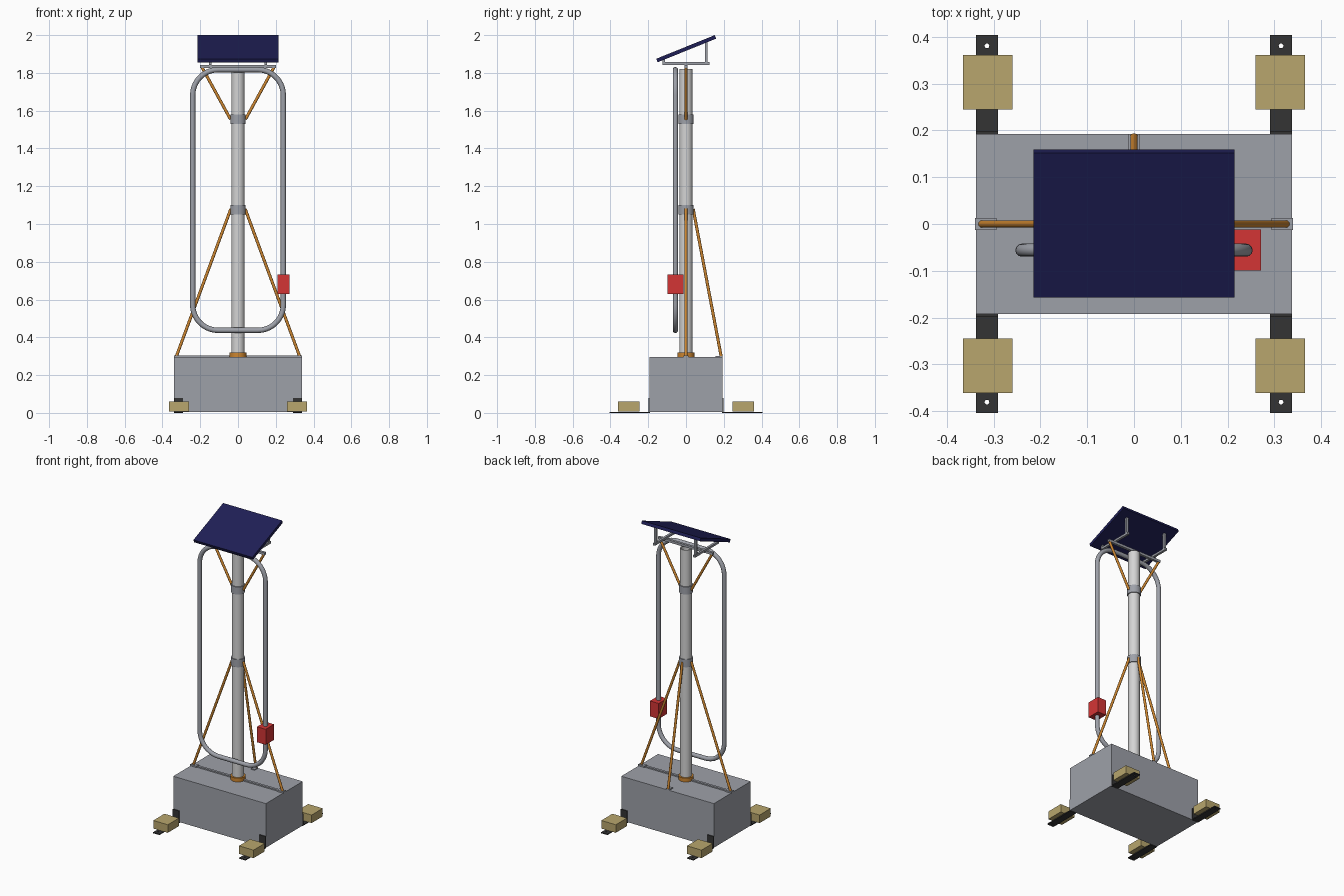
import bpy
import math
from mathutils import Vector

cube = bpy.data.objects.get("Cube")
if cube:
    bpy.data.objects.remove(cube, do_unlink=True)


def material(name, *srgb):
    """One flat colour, given as 0-255 display values."""
    rgb = [((c / 255 + 0.055) / 1.055) ** 2.4 for c in srgb]
    mat = bpy.data.materials.new(name)
    mat.use_nodes = True
    mat.diffuse_color = (*rgb, 1)
    mat.node_tree.nodes["Principled BSDF"].inputs["Base Color"].default_value = (*rgb, 1)
    return mat


GREY = material("galvanised grey", 158, 161, 169)
POLE = material("pale pole grey", 212, 212, 212)
ORANGE = material("brace orange", 205, 134, 48)
NAVY = material("panel navy", 31, 31, 86)
RED = material("box red", 212, 53, 53)
TAN = material("sandbag tan", 184, 166, 109)
BLACK = material("strap black", 52, 52, 52)


def finish(obj, name, mat, smooth=False):
    obj.name = name
    obj.data.materials.clear()
    obj.data.materials.append(mat)
    if smooth:
        bpy.ops.object.select_all(action="DESELECT")
        obj.select_set(True)
        bpy.context.view_layer.objects.active = obj
        bpy.ops.object.shade_smooth_by_angle(angle=math.radians(40))
    return obj


def box(name, mat, x, y, z):
    """Box from (low, high) ranges on each axis."""
    spans = [sorted(r) for r in (x, y, z)]
    bpy.ops.mesh.primitive_cube_add(size=1, location=[sum(s) / 2 for s in spans])
    obj = bpy.context.object
    size = [s[1] - s[0] for s in spans]
    for v in obj.data.vertices:
        v.co = [c * k for c, k in zip(v.co, size)]
    return finish(obj, name, mat)


def rod(name, mat, start, end, radius, sides=24):
    a, b = Vector(start), Vector(end)
    bpy.ops.mesh.primitive_cylinder_add(vertices=sides, radius=radius,
                                        depth=(b - a).length, location=(a + b) / 2)
    obj = bpy.context.object
    obj.rotation_euler = (b - a).to_track_quat("Z", "Y").to_euler()
    return finish(obj, name, mat, True)


def cut(obj, cutter):
    """Subtract the cutter, then discard it."""
    mod = obj.modifiers.new("cut", "BOOLEAN")
    mod.operation = "DIFFERENCE"
    mod.solver = "EXACT"
    mod.object = cutter
    bpy.context.view_layer.objects.active = obj
    bpy.ops.object.modifier_apply(modifier=mod.name)
    bpy.data.objects.remove(cutter, do_unlink=True)


# Base block with the rail the braces stand on
BASE = 0.295
box("base_block", GREY, (-0.338, 0.338), (-0.192, 0.192), (0.004, BASE))
box("base_rail", GREY, (-0.338, 0.338), (-0.008, 0.008), (BASE, 0.303))
box("back_brace_foot", GREY, (-0.013, 0.013), (0.155, 0.192), (BASE, 0.301))

# Four feet: bent strap with a bolt hole, weighed down by a block
for sx, side in ((1, "left"), (-1, "right")):
    box(side + "_brace_foot", GREY, (sx * 0.294, sx * 0.34), (-0.013, 0.013), (BASE, 0.305))
    for sy, end in ((1, "back"), (-1, "front")):
        tag = end + "_" + side
        span = (sx * 0.291, sx * 0.338)
        strap = box(tag + "_strap", BLACK, span, (sy * 0.192, sy * 0.404), (0, 0.006))
        hole = (sx * 0.3145, sy * 0.381)
        cut(strap, rod("hole_cutter", BLACK, (*hole, -0.02), (*hole, 0.02), 0.005))
        box(tag + "_strap_upright", BLACK, span, (sy * 0.191, sy * 0.198), (0, 0.08))
        box(tag + "_weight", TAN, (sx * 0.26, sx * 0.366), (sy * 0.245, sy * 0.361), (0.007, 0.06))

# Hollow pole and its collars
pole = rod("pole", POLE, (0, 0, BASE), (0, 0, 1.82), 0.035, 40)
cut(pole, rod("bore_cutter", POLE, (0, 0, 1.4), (0, 0, 1.9), 0.03, 40))
finish(pole, "pole", POLE, True)
rod("base_collar", ORANGE, (0, 0, BASE), (0, 0, 0.32), 0.045, 40)
for name, z in (("lower_collar", 1.075), ("upper_collar", 1.555)):
    rod(name, GREY, (0, 0, z - 0.025), (0, 0, z + 0.025), 0.041, 40)

# Orange braces
for sx, side in ((1, "left"), (-1, "right")):
    rod(side + "_lower_brace", ORANGE, (sx * 0.326, 0, 0.3), (sx * 0.038, 0, 1.08), 0.008)
    rod(side + "_upper_brace", ORANGE, (sx * 0.04, 0, 1.555), (sx * 0.192, 0, 1.832), 0.008)
rod("back_lower_brace", ORANGE, (0, 0.186, 0.3), (0, 0.038, 1.08), 0.008)

# Rounded loop of bent tube in front of the pole
curve = bpy.data.curves.new("loop_path", "CURVE")
curve.dimensions = "3D"
curve.bevel_depth = 0.014
curve.bevel_resolution = 4
RADIUS, STEPS = 0.135, 10
points = []
for quarter, (sx, z) in enumerate(((1, 1.682), (-1, 1.682), (-1, 0.572), (1, 0.572))):
    for i in range(STEPS + 1):
        a = math.pi / 2 * (quarter + i / STEPS)
        points.append((sx * 0.105 + RADIUS * math.cos(a), -0.056, z + RADIUS * math.sin(a)))
spline = curve.splines.new("POLY")
spline.points.add(len(points) - 1)
for p, co in zip(spline.points, points):
    p.co = (*co, 1)
spline.use_cyclic_u = True
path = bpy.data.objects.new("loop_path", curve)
bpy.context.collection.objects.link(path)
mesh = bpy.data.meshes.new_from_object(path.evaluated_get(bpy.context.evaluated_depsgraph_get()))
loop = bpy.data.objects.new("tube_loop", mesh)
bpy.context.collection.objects.link(loop)
bpy.data.objects.remove(path, do_unlink=True)
finish(loop, "tube_loop", GREY, True)

# Control box on the loop
box("control_box", RED, (0.208, 0.272), (-0.099, -0.012), (0.63, 0.732))

# Panel frame: crossbar, two arms, front and rear posts
box("panel_crossbar", GREY, (-0.2, 0.2), (-0.008, 0.008), (1.827, 1.843))
for sx, side in ((1, "left"), (-1, "right")):
    xs = (sx * 0.139, sx * 0.154)
    box(side + "_panel_arm", GREY, xs, (-0.124, 0.124), (1.843, 1.857))
    box(side + "_front_post", GREY, xs, (-0.124, -0.112), (1.857, 1.872))
    box(side + "_rear_post", GREY, xs, (0.1, 0.114), (1.857, 1.964))

# Tilted panel
panel = box("solar_panel", NAVY, (-0.215, 0.215), (-0.167, 0.167), (-0.01, 0.01))
panel.location = (0, 0.001, 1.928)
panel.rotation_euler.x = math.radians(22)
